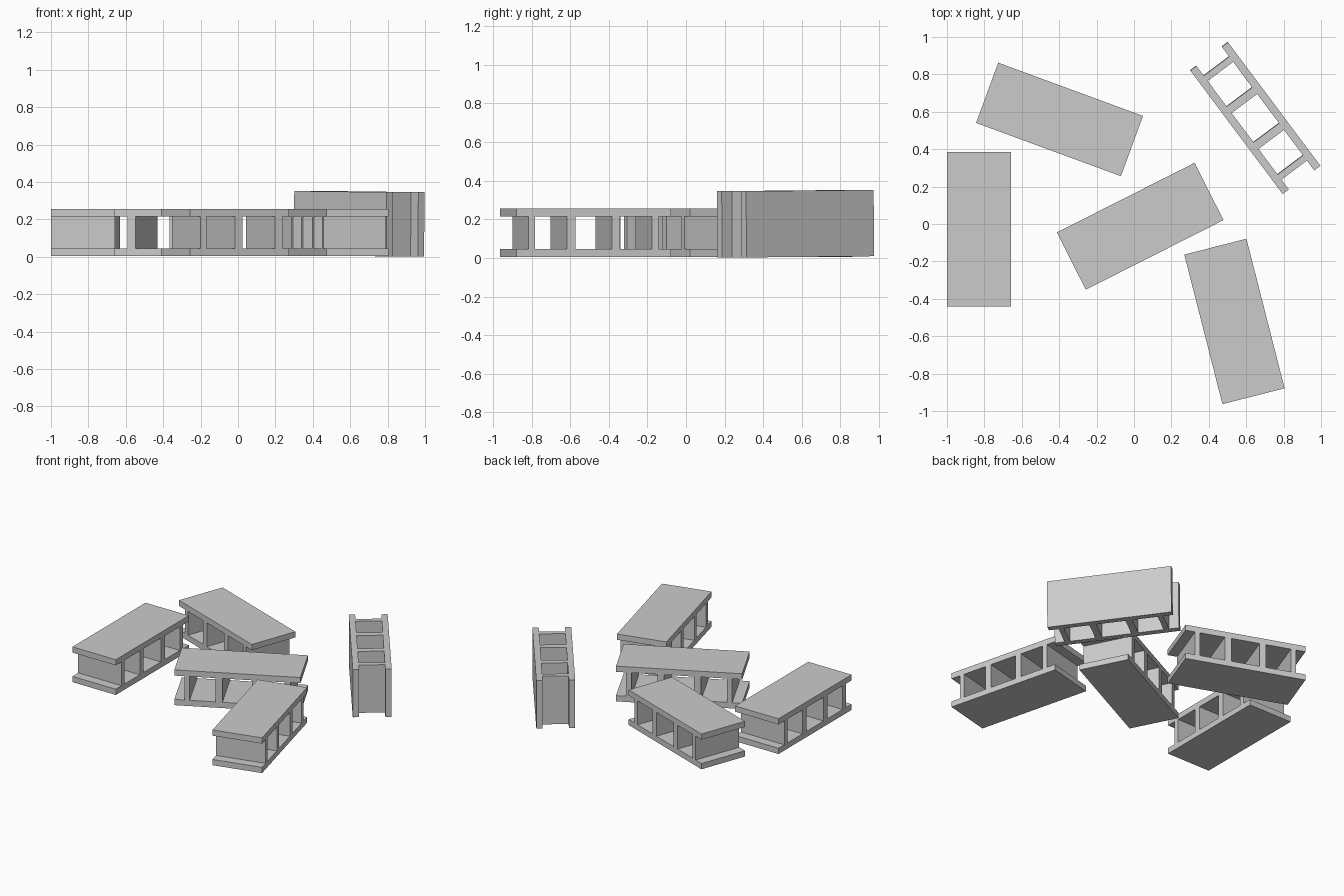
import bpy, bmesh
from math import radians
from mathutils import Matrix, Vector

cube = bpy.data.objects.get("Cube")
if cube:
    bpy.data.objects.remove(cube, do_unlink=True)

# Single concrete colour
GREY = (0.6, 0.6, 0.6, 1.0)
concrete = bpy.data.materials.new("concrete_grey")
concrete.use_nodes = True
concrete.diffuse_color = GREY
concrete.node_tree.nodes["Principled BSDF"].inputs["Base Color"].default_value = GREY

# Block dimensions
LENGTH, WIDTH, HEIGHT, SLAB = 0.825, 0.343, 0.252, 0.041


def block_mesh():
    """Two face slabs joined by four webs: a cell layout extruded across the width."""
    half = [0.0975, 0.142, 0.312, 0.347, LENGTH / 2]   # middle cell, inner web, outer cell, end web, lip
    xs = [-x for x in reversed(half)] + half
    zs = [-HEIGHT / 2, -HEIGHT / 2 + SLAB, HEIGHT / 2 - SLAB, HEIGHT / 2]
    bm = bmesh.new()
    for row in range(3):
        for col in range(len(xs) - 1):
            if row == 1 and col % 2 == 0:              # open cells and end notches
                continue
            x0, x1, z0, z1 = xs[col], xs[col + 1], zs[row], zs[row + 1]
            corners = [(x0, z0), (x1, z0), (x1, z1), (x0, z1)]
            bm.faces.new([bm.verts.new((x, -WIDTH / 2, z)) for x, z in corners])
    bmesh.ops.remove_doubles(bm, verts=bm.verts, dist=0.0001)
    solid = bmesh.ops.extrude_face_region(bm, geom=bm.faces[:], use_keep_orig=True)
    moved = [g for g in solid["geom"] if isinstance(g, bmesh.types.BMVert)]
    bmesh.ops.translate(bm, verts=moved, vec=Vector((0, WIDTH, 0)))
    bmesh.ops.recalc_face_normals(bm, faces=bm.faces)
    mesh = bpy.data.meshes.new("hollow_block")
    bm.to_mesh(mesh)
    bm.free()
    mesh.materials.append(concrete)
    return mesh


mesh = block_mesh()


def place(name, x, y, z, turn, roll=0.0, tilt=0.0):
    block = bpy.data.objects.new(name, mesh)
    bpy.context.collection.objects.link(block)
    block.matrix_world = (Matrix.Translation((x, y, z))
                          @ Matrix.Rotation(radians(turn), 4, "Z")
                          @ Matrix.Rotation(radians(tilt), 4, "Y")
                          @ Matrix.Rotation(radians(roll), 4, "X"))


# Blocks lying flat
FLAT_Z = 0.004 + HEIGHT / 2
place("block_right", -0.829, -0.028, FLAT_Z, 90)
place("block_back", -0.398, 0.559, FLAT_Z, -20.2)
place("block_middle", 0.033, -0.012, FLAT_Z, 26.8)
place("block_front", 0.537, -0.521, FLAT_Z, -75.7)

# Block standing on its open side, leaning very slightly
place("block_upright", 0.648, 0.567, 0.177, -53.2, roll=90, tilt=0.45)
